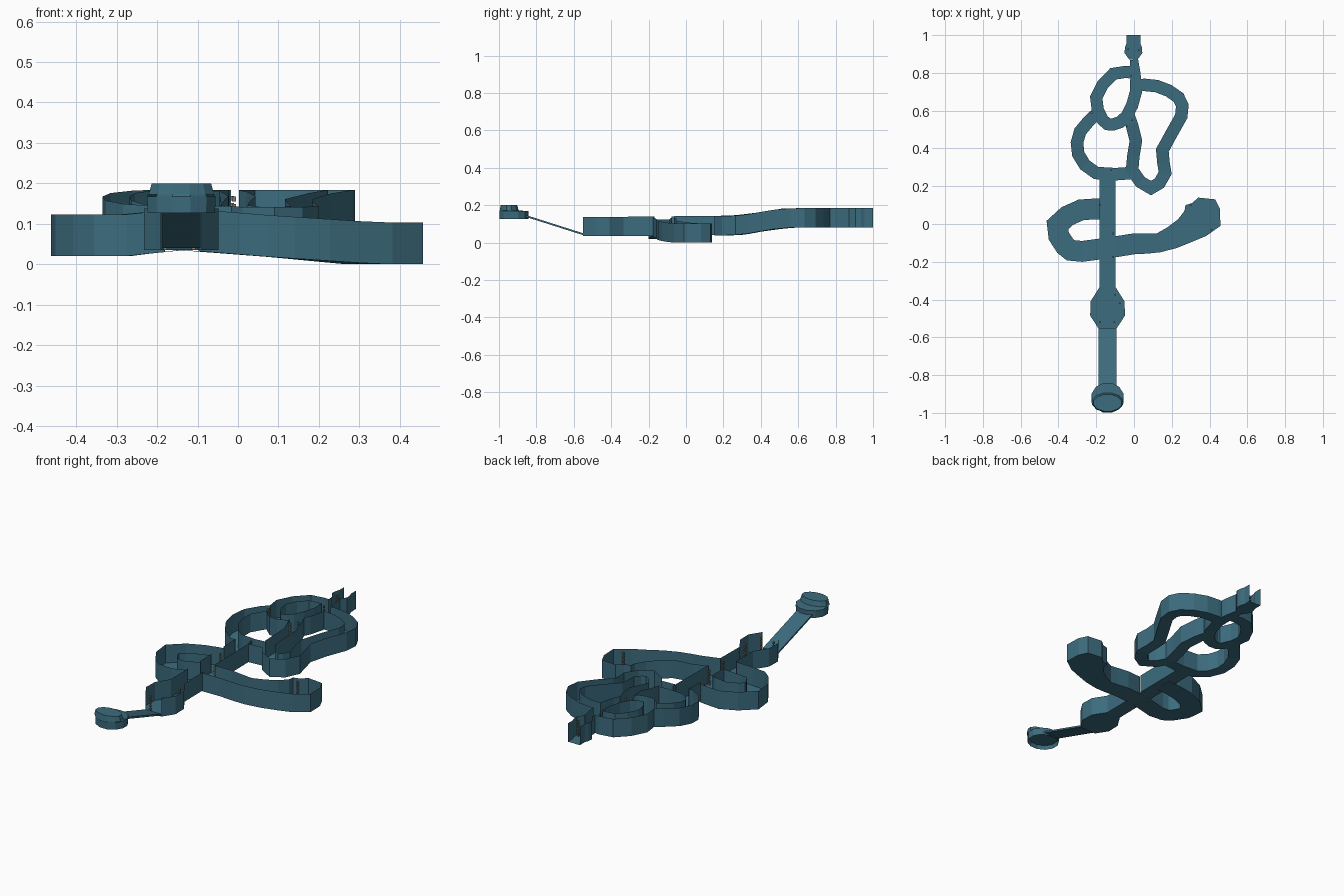
import bpy, bmesh, math
from mathutils import Vector

if "Cube" in bpy.data.objects:
    bpy.data.objects.remove(bpy.data.objects["Cube"])


def material(name, rgb):
    m = bpy.data.materials.new(name)
    m.diffuse_color = (*rgb, 1)
    m.use_nodes = True
    m.node_tree.nodes["Principled BSDF"].inputs["Base Color"].default_value = m.diffuse_color
    return m


TEAL = material("slate teal", (0.045, 0.15, 0.208))
STONE = material("warm grey", (0.21, 0.18, 0.16))
WALL = 0.103


def finish(bm, name, mat):
    me = bpy.data.meshes.new(name)
    bm.to_mesh(me)
    bm.free()
    me.materials.append(mat)
    ob = bpy.data.objects.new(name, me)
    bpy.context.collection.objects.link(ob)


def floor_z(x, y):
    """Floor rises to the back, sinks towards the side arms."""
    if y > .145:
        t = max(0, min(1, (y - .2) / .4))
        return .038 + .043 * t * t * (3 - 2 * t)
    if x < -.14:
        return .035 - .015 * min(1, (-.14 - x) / .14)
    return .035 - .035 * min(1, (x + .14) / .45) + .02 * max(0, -y - .2)


def spline(points, widths):
    """Catmull-Rom: one extra station between each pair of points."""
    p = [Vector(q) for q in points]
    out = []
    for i in range(len(p) - 1):
        before, after = p[max(i - 1, 0)], p[min(i + 2, len(p) - 1)]
        mid = (9 * (p[i] + p[i + 1]) - before - after) / 16
        out += [(p[i], widths[i]), (mid, (widths[i] + widths[i + 1]) / 2)]
    return out + [(p[-1], widths[-1])]


def straight(x, ys, widths):
    return [(Vector((x, y)), w) for y, w in zip(ys, widths)]


# Corridor stations: centre point and half width
LOWER = [(-.14, .075), (-.28, .075), (-.405, -.005), (-.365, -.115), (-.275, -.145),
         (0, -.105), (.13, -.1), (.27, -.035), (.365, .045), (.385, .135)]
LEFT = [(-.01, .27), (-.2, .27), (-.295, .37), (-.285, .49), (-.19, .59)]
RING = [(.01, .8), (-.11, .795), (-.2, .67), (-.165, .55), (-.11, .527),
        (-.04, .57), (.01, .7), (0, .87)]
RIGHT = [(.01, .735), (.12, .73), (.235, .67), (.25, .57), (.15, .39), (.165, .27),
         (.09, .19), (-.01, .285), (.01, .44), (-.035, .59)]
PATHS = {
    "main_corridor": straight(-.14, (-.335, .27), (.043, .043)),
    "front_room": straight(-.14, (-.55, -.485, -.41, -.335), (.05, .092, .09, .043)),
    "lower_loop": spline(LOWER, [.055] * 6 + [.05, .07, .105, .045]),
    "left_loop": spline(LEFT, [.033] * 5),
    "upper_ring": spline(RING, [.032] * 7 + [.022]),
    "right_loop": spline(RIGHT, [.033] * 10),
    "back_room": straight(-.003, (.87, .905, .935, .955, 1), (.022, .047, .045, .037, .037)),
}


def rails(path):
    """Mitred left and right edge points of a corridor."""
    left, right = [], []
    for i, (p, w) in enumerate(path):
        a = (p - path[i - 1][0]).normalized() if i else None
        b = (path[i + 1][0] - p).normalized() if i + 1 < len(path) else None
        a, b = a or b, b or a
        d = (a + b).normalized()
        n = Vector((-d.y, d.x, 0)) * w / max(.8, d.dot(a))
        c = Vector((p.x, p.y, floor_z(p.x, p.y)))
        left.append(c + n)
        right.append(c - n)
    return left, right


EDGES = {name: rails(path) for name, path in PATHS.items()}
QUADS = [(r[i], r[i + 1], l[i + 1], l[i]) for l, r in EDGES.values() for i in range(len(l) - 1)]


def inside(p, quad):
    for a, b in zip(quad, quad[1:] + quad[:1]):
        e = b - a
        if (e.x * (p.y - a.y) - e.y * (p.x - a.x)) / max(e.xy.length, 1e-6) < 0.002:
            return False
    return True


def wall(bm, a, b, steps=40):
    """Wall along an edge, left out where another corridor opens into it."""
    start = None
    for i in range(steps + 1):
        is_open = i == steps or any(inside(a.lerp(b, (i + .5) / steps), q) for q in QUADS)
        if not is_open and start is None:
            start = i
        if is_open and start is not None:
            p, q = a.lerp(b, start / steps), a.lerp(b, i / steps)
            up = Vector((0, 0, WALL))
            bm.faces.new([bm.verts.new(v) for v in (p, q, q + up, p + up)])
            start = None


# Corridors: floor plus two side walls
for name, (l, r) in EDGES.items():
    bm = bmesh.new()
    for i in range(len(l) - 1):
        bm.faces.new([bm.verts.new(v) for v in (r[i], r[i + 1], l[i + 1], l[i])])
        wall(bm, r[i], r[i + 1])
        wall(bm, l[i + 1], l[i])
    if name == "lower_loop":
        wall(bm, r[-1], l[-1])
    bmesh.ops.remove_doubles(bm, verts=bm.verts, dist=0.0005)
    finish(bm, name, TEAL)

# Bare ramp up to the entrance, a thin slab
bm = bmesh.new()
cube = bmesh.ops.create_cube(bm, size=1)["verts"]
for v in cube:
    far = v.co.y > 0
    v.co = (-.14 + v.co.x * .094, -.55 if far else -.88,
            (.045 if far else .15) + v.co.z * .01)
finish(bm, "entrance_ramp", TEAL)

# Round entrance chamber, lofted: centre y, z, x radius, y radius
bm = bmesh.new()
N = 12
loops = []
for cy, z, rx, ry in [(-.92, .148, .08, .072), (-.92, .127, .086, .08), (-.92, .168, .088, .081),
                      (-.945, .172, .084, .052), (-.947, .2, .076, .046)]:
    loops.append([bm.verts.new((-.14 + rx * math.cos((k + .5) * math.tau / N),
                                cy + ry * math.sin((k + .5) * math.tau / N), z)) for k in range(N)])
for a, b in zip(loops, loops[1:]):
    for k in range(N):
        j = (k + 1) % N
        bm.faces.new((a[k], a[j], b[j], b[k]))
bm.faces.new(loops[-1])
bm.faces.new(loops[0][::-1])
finish(bm, "entrance_chamber", TEAL)

# Small stacked wall fittings near the junctions and room corners
bm = bmesh.new()
for x, y in [(-.12, .285), (-.11, -.05), (-.11, -.175), (-.18, .1), (-.1, -.375), (-.075, -.42),
             (-.18, -.52), (-.105, -.52), (.3, .1), (.41, -.03), (-.015, .785), (-.04, .52),
             (-.225, .59), (-.03, .925), (.025, .92), (-.01, .55)]:
    for k in range(5):
        new = bmesh.ops.create_cube(bm, size=1)["verts"]
        bmesh.ops.scale(bm, vec=(.009, .009, .012), verts=new)
        bmesh.ops.translate(bm, vec=(x, y, floor_z(x, y) + .01 + k * .018), verts=new)
finish(bm, "wall_fittings", STONE)
